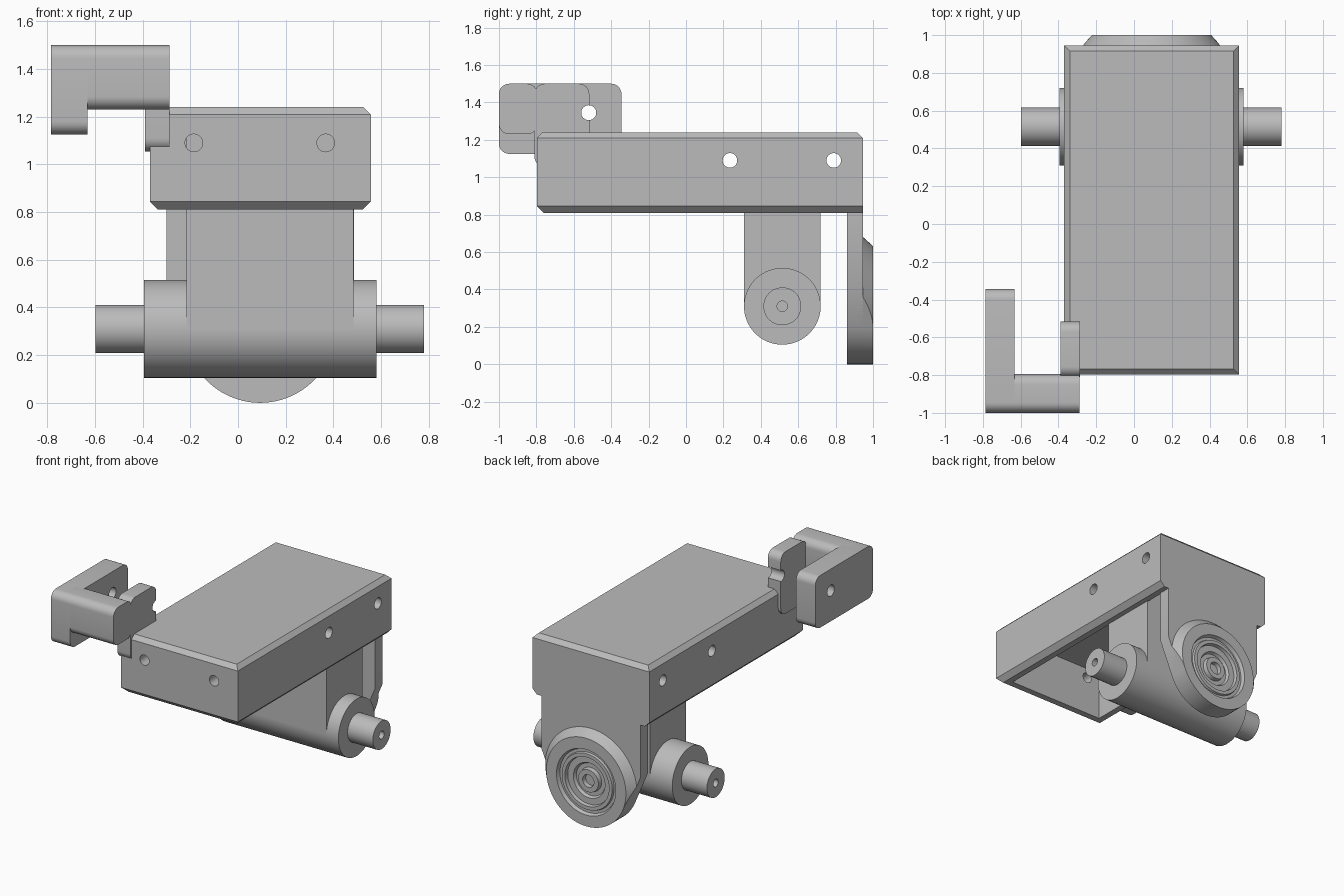
import bpy, bmesh, math
from mathutils import Vector

if "Cube" in bpy.data.objects:
    bpy.data.objects.remove(bpy.data.objects["Cube"], do_unlink=True)

grey = bpy.data.materials.new("plain_grey")
grey.use_nodes = True
grey.diffuse_color = (0.5, 0.5, 0.5, 1)
grey.node_tree.nodes["Principled BSDF"].inputs["Base Color"].default_value = (0.5, 0.5, 0.5, 1)

CX = 0.093          # centre line of the body
AXLE = (0.515, 0.31)  # y, z of the axle


def finish(name, bm):
    bmesh.ops.recalc_face_normals(bm, faces=bm.faces)
    mesh = bpy.data.meshes.new(name)
    bm.to_mesh(mesh)
    bm.free()
    mesh.materials.append(grey)
    ob = bpy.data.objects.new(name, mesh)
    bpy.context.collection.objects.link(ob)
    return ob


def loft(name, rings):
    """Skin a list of closed rings and cap both ends."""
    bm = bmesh.new()
    loops = [[bm.verts.new(p) for p in ring] for ring in rings]
    n = len(loops[0])
    for a, b in zip(loops, loops[1:]):
        for i in range(n):
            j = (i + 1) % n
            bm.faces.new((a[i], a[j], b[j], b[i]))
    bm.faces.new(loops[0])
    bm.faces.new(loops[-1])
    return finish(name, bm)


def prism(name, outline, axis, a, b):
    """Extrude an outline along x (points are y, z) or y (points are x, z)."""
    def place(t):
        return [Vector((t, u, v)) if axis == "x" else Vector((u, t, v)) for u, v in outline]
    return loft(name, [place(a), place(b)])


def circle(u, v, r, n=64):
    return [(u + r * math.cos(math.tau * i / n), v + r * math.sin(math.tau * i / n)) for i in range(n)]


def rounded(u0, u1, v0, v1, r=0.055, n=8):
    pts = []
    corners = ((u1 - r, v1 - r), (u0 + r, v1 - r), (u0 + r, v0 + r), (u1 - r, v0 + r))
    for k, (u, v) in enumerate(corners):
        for i in range(n + 1):
            a = math.pi / 2 * (k + i / n)
            pts.append((u + r * math.cos(a), v + r * math.sin(a)))
    return pts


def rect(u0, u1, v0, v1):
    return [(u0, v0), (u1, v0), (u1, v1), (u0, v1)]


def boolean(ob, cutter, op="DIFFERENCE"):
    mod = ob.modifiers.new("cut", "BOOLEAN")
    mod.operation, mod.solver, mod.object = op, "EXACT", cutter
    bpy.ops.object.select_all(action="DESELECT")
    bpy.context.view_layer.objects.active = ob
    ob.select_set(True)
    bpy.ops.object.modifier_apply(modifier=mod.name)
    bpy.data.objects.remove(cutter, do_unlink=True)


# Chamfered body shell, open underneath
def body_ring(z, side, front, back):
    return [(x, y, z) for x, y in rect(-0.37 + side, 0.557 - side, -0.797 + front, 0.945 - back)]


body = loft("body_shell", [
    body_ring(0.81, 0.035, 0.035, 0),
    body_ring(0.845, 0, 0, 0),
    body_ring(1.21, 0, 0, 0),
    body_ring(1.24, 0.03, 0.03, 0.03),
])
boolean(body, prism("cavity", rect(-0.715, 0.86, 0.6, 1.16), "x", -0.29, 0.477))
for y in (0.235, 0.79):
    boolean(body, prism("side_hole", circle(y, 1.09, 0.039, 32), "x", -0.6, 0.8))
for x in (-0.185, 0.368):
    boolean(body, prism("front_hole", circle(x, 1.09, 0.037, 32), "y", -0.9, -0.6))

# Column joining the body to the axle housing
prism("column", rect(AXLE[0] - 0.205, AXLE[0] + 0.205, AXLE[1], 1.18), "x", -0.217, 0.485)

# Axle housing and the shaft with drilled ends
prism("axle_housing", circle(*AXLE, 0.205, 96), "x", -0.395, 0.58)
shaft = prism("axle_shaft", circle(*AXLE, 0.101), "x", -0.597, 0.78)
for x0, x1 in ((-0.7, -0.45), (0.63, 0.9)):
    boolean(shaft, prism("end_hole", circle(*AXLE, 0.028, 32), "x", x0, x1))

# Back plate: straight sides tapering into a round foot
R = 0.316
tilt = math.radians(23)
t = (0.393 - R * math.cos(tilt)) / math.sin(tilt)
shoulder_z = R - R * math.sin(tilt) + t * math.cos(tilt)
plate_outline = [(CX - 0.393, shoulder_z)]
for i in range(49):
    a = math.pi + tilt + (math.pi - 2 * tilt) * i / 48
    plate_outline.append((CX + R * math.cos(a), R + R * math.sin(a)))
plate_outline += [(CX + 0.393, shoulder_z), (CX + 0.393, 0.815), (CX - 0.393, 0.815)]
prism("back_plate", plate_outline, "y", 0.86, 0.945)

# Cone-edged disc with stepped rings, trimmed to the plate outline
profile = [(0.406, 0.9), (R, 1.0), (0.235, 1.0), (0.225, 0.975), (0.205, 0.975), (0.2, 0.99),
           (0.175, 0.99), (0.17, 0.965), (0.125, 0.965), (0.115, 0.945), (0.085, 0.945),
           (0.08, 0.975), (0.045, 0.975), (0.04, 0.93)]
disc = loft("ringed_disc", [[(x, y, z) for x, z in circle(CX, R, r, 96)] for r, y in profile])
boolean(disc, prism("disc_trim", plate_outline, "y", 0.88, 1.05), "INTERSECT")

# Hook: long arm with a hole, cross bar, and notched clip
arm = prism("hook_arm", rounded(-1.0, -0.345, 1.125, 1.5), "x", -0.785, -0.632)
prism("hook_bar", rounded(-1.0, -0.795, 1.23, 1.5), "x", -0.7, -0.288)
clip = prism("hook_clip", rounded(-0.81, -0.517, 1.055, 1.5), "x", -0.39, -0.287)
for part in (arm, clip):
    boolean(part, prism("pin_hole", circle(-0.52, 1.345, 0.04, 32), "x", -0.9, -0.1))

# Smooth round surfaces, keep hard edges sharp
bpy.ops.object.select_all(action="DESELECT")
for ob in bpy.context.collection.objects:
    if ob.type == "MESH" and ob.data.materials and ob.data.materials[0] == grey:
        ob.select_set(True)
        bpy.context.view_layer.objects.active = ob
bpy.ops.object.shade_smooth_by_angle(angle=math.radians(25))
